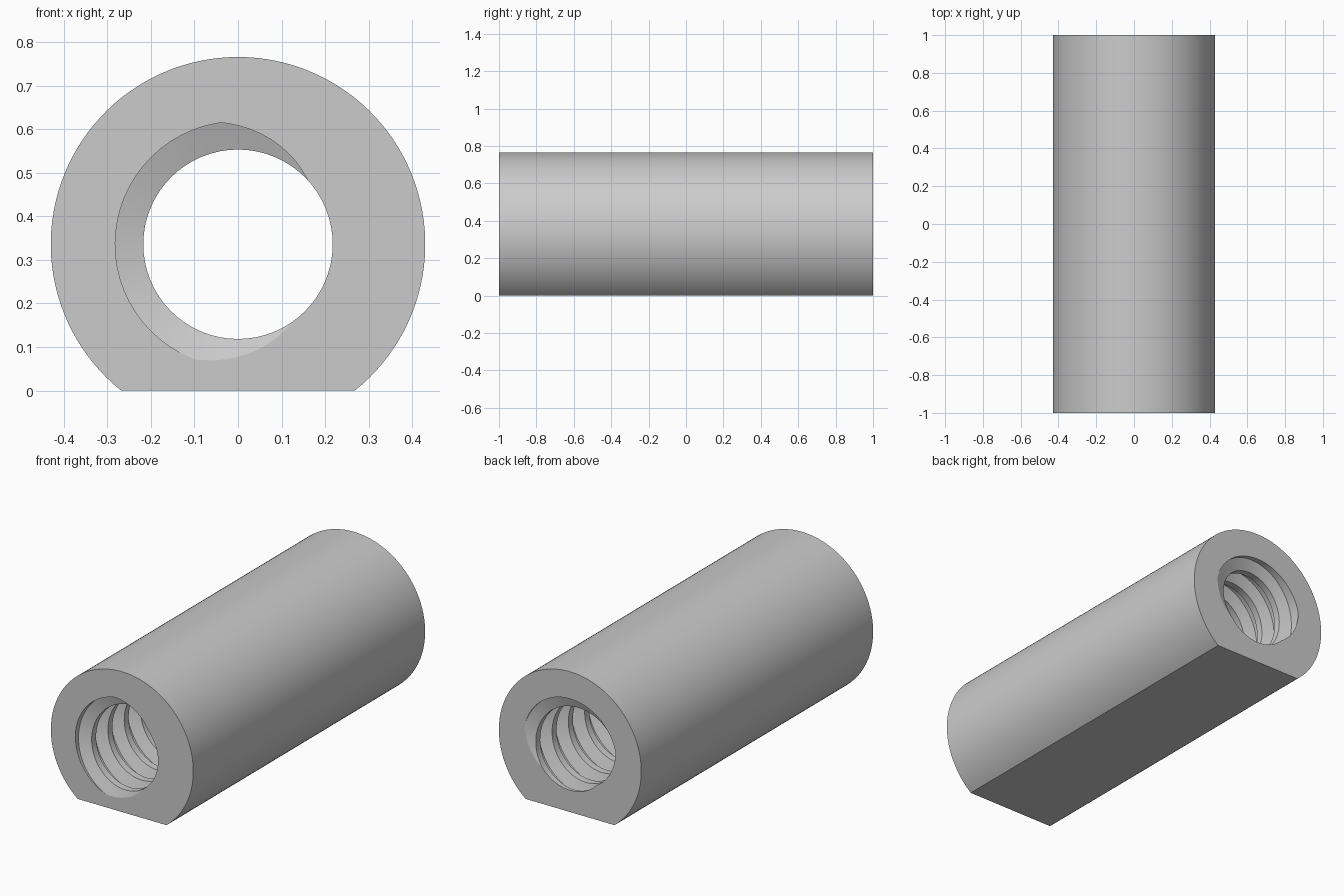
import bpy
import bmesh
from math import sin, cos, asin, pi, radians

cube = bpy.data.objects.get("Cube")
if cube:
    bpy.data.objects.remove(cube, do_unlink=True)

HALF = 1.0                  # half length of the nut
RADIUS, AXIS_Z = 0.43, 0.336
MINOR, MAJOR = 0.2175, 0.282
PITCH = 2 * HALF / 14.23
STEPS = 64                  # segments per thread turn
START = radians(174)        # groove direction at the front face

# Thread profile: axial offset from groove centre (in turns), radius
PROFILE = [(-131 / 360, MINOR), (-76 / 360, MAJOR),
           (76 / 360, MAJOR), (131 / 360, MINOR)]


def polar(radius, angle, y):
    return (radius * cos(angle), y, AXIS_Z + radius * sin(angle))


bm = bmesh.new()

# Threaded bore: right-hand helix running past both ends
columns = []
for s in range(-2 * STEPS, 18 * STEPS):
    turn = s / STEPS
    columns.append([bm.verts.new(polar(r, START - 2 * pi * turn,
                                       -HALF + PITCH * (turn + offset)))
                    for offset, r in PROFILE])


def thread_vert(s, k):
    return columns[s][k] if k < 4 else columns[s + STEPS][0]


for s in range(len(columns) - STEPS - 1):
    for k in range(4):
        bm.faces.new((thread_vert(s, k), thread_vert(s + 1, k),
                      thread_vert(s + 1, k + 1), thread_vert(s, k + 1)))
bmesh.ops.delete(bm, geom=[v for v in bm.verts if not v.link_faces],
                 context='VERTS')

# Trim the thread flush with the ends
for side in (-1, 1):
    bmesh.ops.bisect_plane(bm, geom=bm.verts[:] + bm.edges[:] + bm.faces[:],
                           dist=1e-6, plane_co=(0, side * HALF, 0),
                           plane_no=(0, side, 0), clear_outer=True)

# Outer wall: round with a flat underside
low = -asin(AXIS_Z / RADIUS)
ARC = 96
rings = []
for y in (-HALF, HALF):
    rings.append([bm.verts.new(polar(RADIUS, low + (pi - 2 * low) * i / ARC, y))
                  for i in range(ARC + 1)])
front, back = rings
for i in range(ARC + 1):
    j = (i + 1) % (ARC + 1)
    bm.faces.new((front[i], front[j], back[j], back[i]))

# End faces between the outer wall and the bore
for side in (-1, 1):
    rim = [e for e in bm.edges if e.is_boundary
           and all(abs(v.co.y - side * HALF) < 1e-4 for v in e.verts)]
    bmesh.ops.triangle_fill(bm, edges=rim, use_beauty=True,
                            normal=(0, side, 0))
bmesh.ops.recalc_face_normals(bm, faces=bm.faces[:])

mesh = bpy.data.meshes.new("threaded_sleeve")
bm.to_mesh(mesh)
bm.free()
sleeve = bpy.data.objects.new("threaded_sleeve", mesh)
bpy.context.collection.objects.link(sleeve)

# Plain grey material
grey = bpy.data.materials.new("light_grey")
grey.use_nodes = True
colour = (0.6, 0.6, 0.6, 1)
grey.diffuse_color = colour
grey.node_tree.nodes["Principled BSDF"].inputs["Base Color"].default_value = colour
mesh.materials.append(grey)

# Smooth walls, flat ends
bpy.ops.object.select_all(action='DESELECT')
sleeve.select_set(True)
bpy.context.view_layer.objects.active = sleeve
bpy.ops.object.shade_smooth_by_angle(angle=radians(30))
for face in mesh.polygons:
    if abs(face.normal.y) > 0.999:
        face.use_smooth = False
